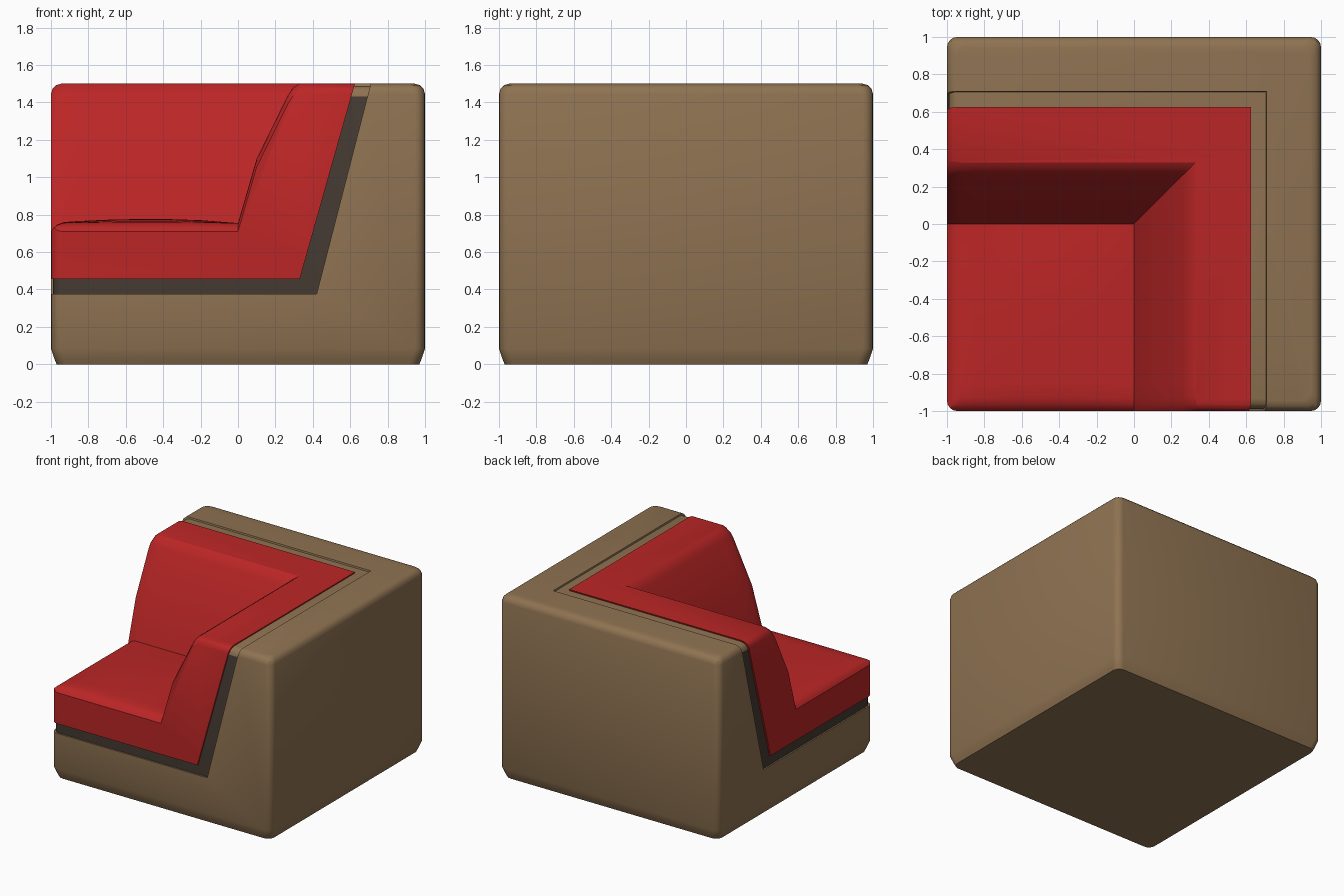
import bpy, bmesh, math

if "Cube" in bpy.data.objects:
    bpy.data.objects.remove(bpy.data.objects["Cube"])


def material(name, rgb):
    m = bpy.data.materials.new(name)
    m.diffuse_color = (*rgb, 1)
    m.use_nodes = True
    m.node_tree.nodes["Principled BSDF"].inputs["Base Color"].default_value = m.diffuse_color
    return m


TAN = material("tan_fabric", (0.275, 0.171, 0.084))
RED = material("red_fabric", (0.50, 0.019, 0.019))
DARK = material("dark_trim", (0.058, 0.042, 0.032))


def lerp(points, t):
    """Piecewise linear curve, constant past its ends."""
    if t <= points[0][0]:
        return points[0][1]
    for (a, u), (b, v) in zip(points, points[1:]):
        if t <= b:
            return u + (v - u) * (t - a) / (b - a)
    return points[-1][1]


def make_object(name, bm, *mats):
    bmesh.ops.recalc_face_normals(bm, faces=bm.faces)
    mesh = bpy.data.meshes.new(name)
    bm.to_mesh(mesh)
    bm.free()
    for m in mats:
        mesh.materials.append(m)
    ob = bpy.data.objects.new(name, mesh)
    bpy.context.collection.objects.link(ob)
    return ob


def rounded_block(name, shrink, *mats):
    """Block with rounded vertical corners, soft top and tapered foot."""
    bm = bmesh.new()
    rings = []
    for z, inset in ((0, .03), (.03, .018), (.085, 0), (1.445, 0),
                     (1.475, .009), (1.492, .027), (1.5, .055)):
        half, r = 1 - inset - shrink, 0.055
        ring = []
        for k in range(4):
            mid = math.radians(45 + 90 * k)
            cx = math.copysign(half - r, math.cos(mid))
            cy = math.copysign(half - r, math.sin(mid))
            for j in range(5):
                a = math.radians(90 * k + 22.5 * j)
                ring.append(bm.verts.new((cx + r * math.cos(a), cy + r * math.sin(a),
                                          min(max(z, shrink), 1.5) - (shrink if z > 1 else 0))))
        rings.append(ring)
    n = len(rings[0])
    for lo, hi in zip(rings, rings[1:]):
        for i in range(n):
            bm.faces.new((lo[i], lo[(i + 1) % n], hi[(i + 1) % n], hi[i]))
    bm.faces.new(rings[0][::-1])
    bm.faces.new(rings[-1])
    return make_object(name, bm, *mats)


def mitred_solid(name, ts, bottom, top, *mats):
    """Solid between two height functions, symmetric about the x = y diagonal."""
    bm = bmesh.new()
    n = len(ts)
    lo, hi = ([[bm.verts.new((x, y, f(x, y))) for y in ts] for x in ts]
              for f in (bottom, top))
    for g in (lo, hi):
        for i in range(n - 1):
            for j in range(n - 1):
                a, b, c, d = g[i][j], g[i + 1][j], g[i + 1][j + 1], g[i][j + 1]
                bm.faces.new((a, b, c))
                bm.faces.new((a, c, d))
    rim = ([(i, 0) for i in range(n - 1)] + [(n - 1, j) for j in range(n - 1)]
           + [(i, n - 1) for i in range(n - 1, 0, -1)] + [(0, j) for j in range(n - 1, 0, -1)])
    for (i, j), (k, l) in zip(rim, rim[1:] + rim[:1]):
        bm.faces.new((lo[i][j], lo[k][l], hi[k][l], hi[i][j]))
    return make_object(name, bm, *mats)


def cut(ob, tool, operation):
    mod = ob.modifiers.new("cut", 'BOOLEAN')
    mod.operation, mod.solver, mod.object = operation, 'EXACT', tool
    bpy.ops.object.select_all(action='DESELECT')
    bpy.context.view_layer.objects.active = ob
    ob.select_set(True)
    bpy.ops.object.modifier_apply(modifier=mod.name)
    bpy.data.objects.remove(tool)
    bpy.ops.object.shade_smooth_by_angle(angle=math.radians(32))


# Profiles: height against distance towards the back / side
POCKET = [(-1.2, .375), (.42, .375), (.787, 1.8)]
UNDER = [(-1.2, .455), (.33, .455), (.72, 1.836)]
FACE = [(-1.2, .755), (0, .755), (.1, 1.1), (.265, 1.435), (.29, 1.475),
        (.32, 1.495), (.36, 1.52), (.72, 1.95)]
CROWN = [(-1, 0), (-.85, .5), (-.65, .9), (-.4, 1), (-.2, .7), (0, 0)]
EDGE = [(-1, -.045), (-.985, -.025), (-.965, -.01), (-.93, 0)]


def cushion_top(x, y):
    return (lerp(FACE, max(x, y)) + lerp(EDGE, min(x, y))
            + .022 * lerp(CROWN, x) * lerp(CROWN, y))


def pocket(x, y):
    return lerp(POCKET, max(x, y))


def underside(x, y):
    return lerp(UNDER, max(x, y))


# Outer frame with the mitred seat pocket removed
frame = rounded_block("outer_frame", 0, TAN)
cut(frame, mitred_solid("pocket_cutter", [-1.2, .42, .787], pocket,
                        lambda x, y: 2.1), 'DIFFERENCE')

# Recessed trim between frame and cushion: dark sides, tan top
trim = rounded_block("recessed_trim", .012, DARK, TAN)
cut(trim, mitred_solid("trim_shape", [-1.2, .33, .42, .72, .787], pocket,
                       lambda x, y: underside(x, y) + (.1 if max(x, y) > .72 else 0),
                       DARK), 'INTERSECT')
for p in trim.data.polygons:
    p.material_index = 1 if p.center.z > 1.42 and p.normal.z > .25 else 0

# One-piece red corner cushion: seat and two sloping backs
ts = sorted({t for curve in (UNDER, FACE, CROWN, EDGE) for t, _ in curve})
cushion = rounded_block("corner_cushion", 0, RED)
cut(cushion, mitred_solid("cushion_shape", ts, underside, cushion_top, RED), 'INTERSECT')
